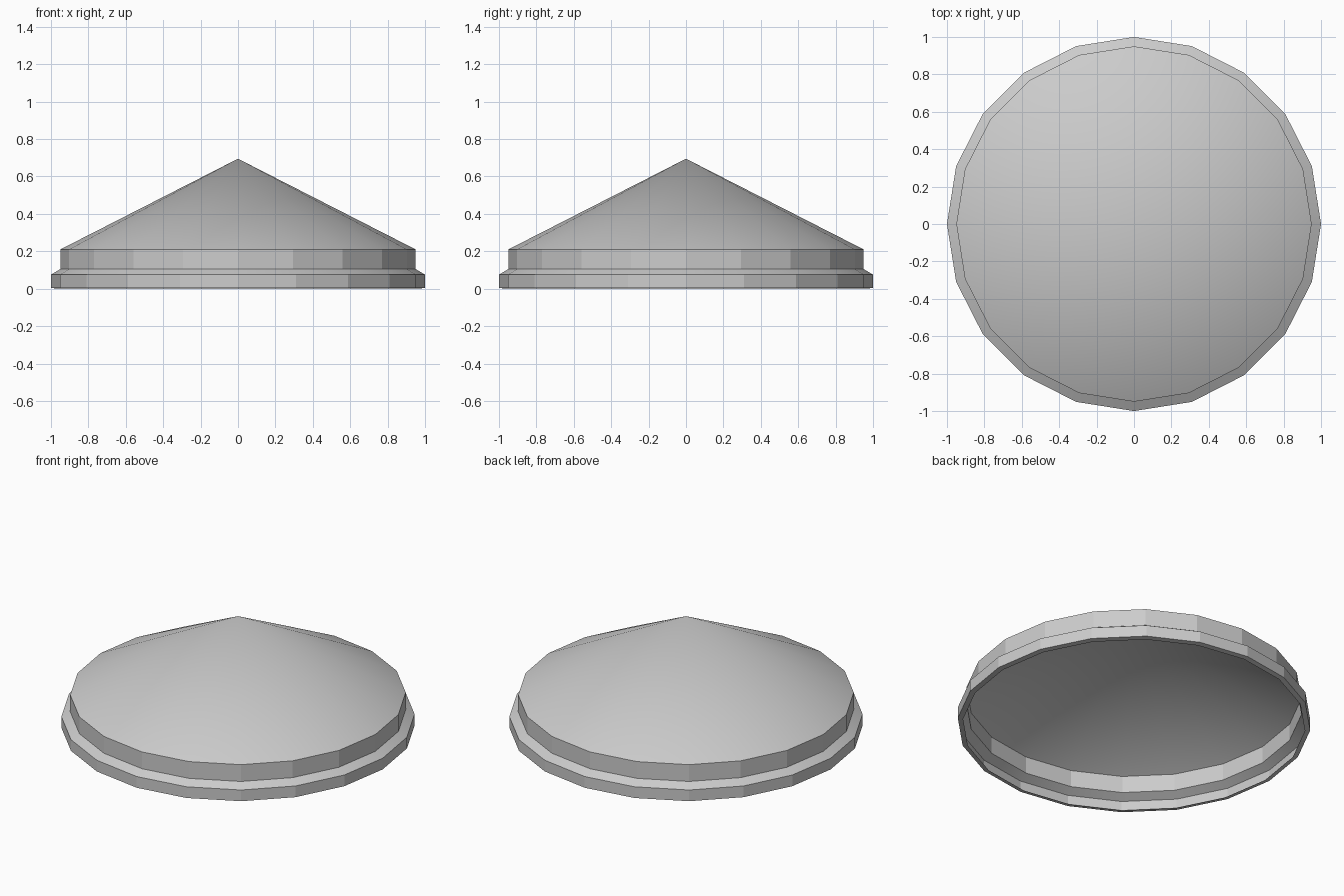
import bpy, bmesh, math

if "Cube" in bpy.data.objects:
    bpy.data.objects.remove(bpy.data.objects["Cube"])

SIDES = 20


def lathe(name, profile):
    """Turn an open (radius, height) profile around the z axis."""
    bm = bmesh.new()
    rings = []
    for r, z in profile:
        if r == 0:
            rings.append([bm.verts.new((0, 0, z))] * SIDES)
        else:
            rings.append([bm.verts.new((r * math.cos(2 * math.pi * i / SIDES),
                                        r * math.sin(2 * math.pi * i / SIDES), z))
                          for i in range(SIDES)])
    for low, high in zip(rings, rings[1:]):
        for i in range(SIDES):
            j = (i + 1) % SIDES
            corners = [low[i], low[j], high[j], high[i]]
            bm.faces.new(list(dict.fromkeys(corners)))
    mesh = bpy.data.meshes.new(name)
    bm.to_mesh(mesh)
    bm.free()
    obj = bpy.data.objects.new(name, mesh)
    bpy.context.collection.objects.link(obj)
    bpy.ops.object.select_all(action='DESELECT')
    obj.select_set(True)
    bpy.context.view_layer.objects.active = obj
    bpy.ops.object.shade_smooth_by_angle(angle=math.radians(17))
    return obj


# Hollow lid: small turned-in lip, rim band, sloped step, upper band, cone
lathe("conical_lid", [(0.97, 0.0), (1.0, 0.005), (1.0, 0.075),
                      (0.95, 0.105), (0.95, 0.21), (0, 0.695)])
